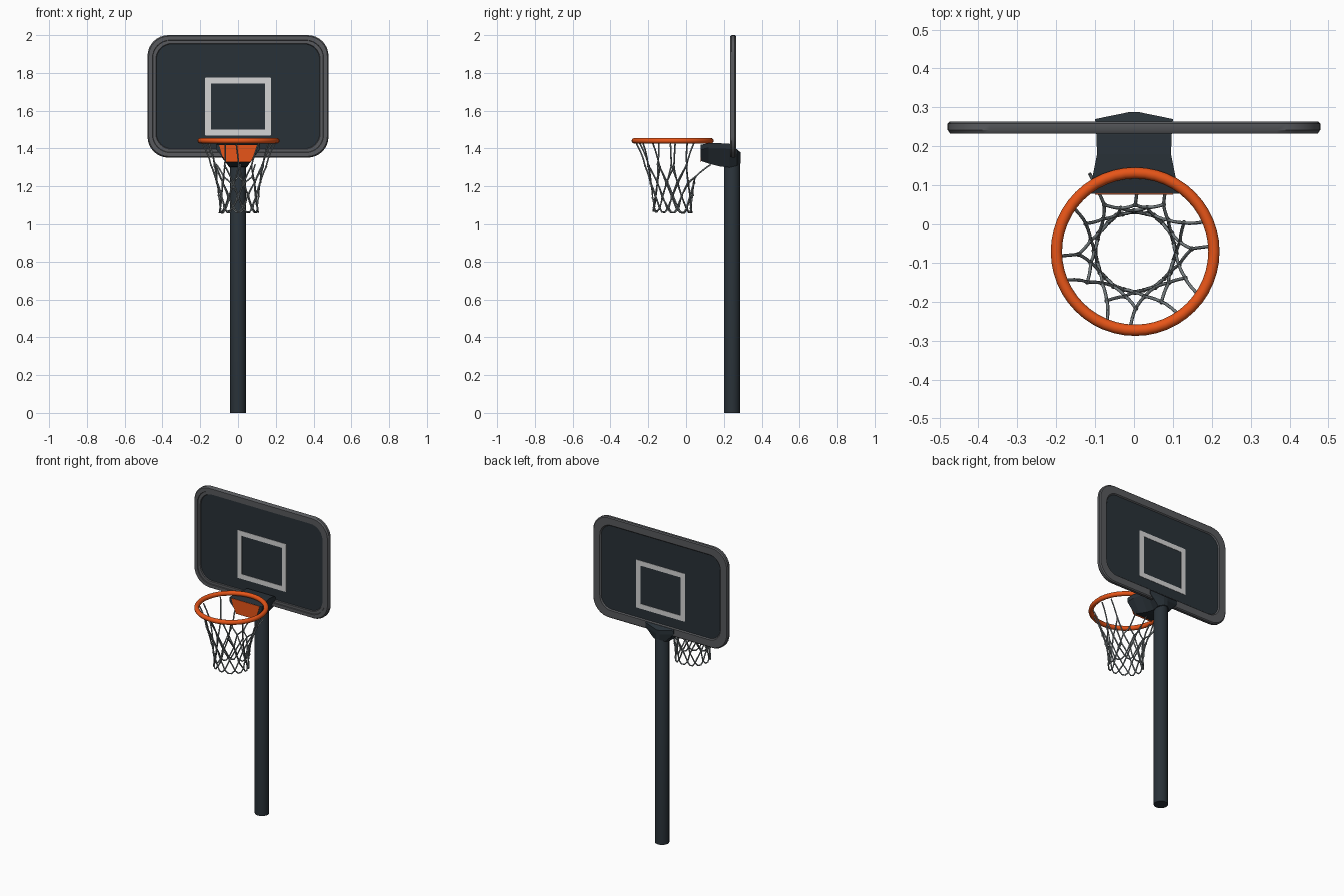
import bpy, bmesh, random
from math import sin, cos, pi
from mathutils import Vector

cube = bpy.data.objects.get("Cube")
if cube:
    bpy.data.objects.remove(cube, do_unlink=True)
random.seed(4)


def material(name, rgb):
    m = bpy.data.materials.new(name)
    m.use_nodes = True
    m.diffuse_color = (*rgb, 1)
    m.node_tree.nodes["Principled BSDF"].inputs["Base Color"].default_value = (*rgb, 1)
    return m


DARK = material("dark slate", (0.022, 0.031, 0.039))
FRAME = material("frame grey", (0.098, 0.102, 0.11))
WHITE = material("line white", (0.66, 0.66, 0.66))
ORANGE = material("rim orange", (0.8, 0.09, 0.009))
CORD = material("net grey", (0.21, 0.24, 0.25))


def loft(name, loops, mat, closed=False, smooth=False):
    """Skin a list of equal-length point loops; cap the ends unless closed."""
    bm = bmesh.new()
    rows = [[bm.verts.new(p) for p in loop] for loop in loops]
    pairs = list(zip(rows, rows[1:]))
    if closed:
        pairs.append((rows[-1], rows[0]))
    else:
        bm.faces.new(rows[0])
        bm.faces.new(rows[-1])
    for a, b in pairs:
        for i in range(len(a)):
            j = (i + 1) % len(a)
            bm.faces.new((a[i], a[j], b[j], b[i]))
    bmesh.ops.recalc_face_normals(bm, faces=bm.faces)
    me = bpy.data.meshes.new(name)
    bm.to_mesh(me)
    bm.free()
    ob = bpy.data.objects.new(name, me)
    bpy.context.collection.objects.link(ob)
    me.materials.append(mat)
    if smooth:
        shade(ob)


def shade(ob):
    bpy.ops.object.select_all(action='DESELECT')
    ob.select_set(True)
    bpy.context.view_layer.objects.active = ob
    bpy.ops.object.shade_smooth_by_angle(angle=0.6)


def rounded(hw, hh, r, y, cz, steps=8):
    """Rounded rectangle in the XZ plane."""
    pts = []
    for q, (sx, sz) in enumerate(((1, 1), (-1, 1), (-1, -1), (1, -1))):
        for k in range(steps + 1):
            a = (q + k / steps) * pi / 2
            pts.append((sx * (hw - r) + r * cos(a), y, cz + sz * (hh - r) + r * sin(a)))
    return pts


# Backboard: stepped frame around a thinner panel
CZ, HW, HH, R = 1.676, 0.479, 0.324, 0.11
section = [(0, 0.242), (0.006, 0.233), (0.026, 0.233), (0.028, 0.237), (0.044, 0.237),
           (0.047, 0.243), (0.056, 0.257), (0.05, 0.264), (0.006, 0.264), (0, 0.258)]
loft("backboard_frame",
     [rounded(HW - d, HH - d, R - d * 0.6, y, CZ) for d, y in section],
     FRAME, closed=True, smooth=True)
loft("backboard_panel",
     [rounded(HW - 0.04, HH - 0.04, 0.08, y, CZ) for y in (0.243, 0.257)], DARK)

# Target rectangle painted on both sides
for name, y0, y1 in (("target_front", 0.241, 0.244), ("target_back", 0.256, 0.259)):
    loops = [rounded(0.174 - d, 0.154 - d, 0.004, y, 1.622, 2)
             for d, y in ((0, y0), (0.031, y0), (0.031, y1), (0, y1))]
    loft(name, loops, WHITE, closed=True)

# Pole with a chamfered top
loft("pole",
     [[(r * cos(2 * pi * i / 20), 0.243 + r * sin(2 * pi * i / 20), z) for i in range(20)]
      for r, z in ((0.042, 0), (0.042, 1.37), (0.03, 1.39))], DARK, smooth=True)

# Bracket: faceted body flaring towards the rim, pointed at the back
stations = [(0.078, 0.116, 0.064, 1.42, 1.335), (0.12, 0.107, 0.06, 1.428, 1.32),
            (0.18, 0.095, 0.05, 1.428, 1.305), (0.23, 0.097, 0.045, 1.425, 1.3),
            (0.27, 0.1, 0.042, 1.395, 1.31), (0.288, 0.012, 0.012, 1.38, 1.32)]
loft("bracket",
     [[(-t, y, zt), (t, y, zt), (t, y, zt - 0.025), (b, y, zb), (-b, y, zb), (-t, y, zt - 0.025)]
      for y, t, b, zt, zb in stations], DARK)

# Orange mounting plate lying almost flush on the bracket front
loft("rim_plate",
     [[(-0.1, y, 1.419), (0.1, y, 1.419), (0.086, y, 1.37), (0.068, y, 1.328),
       (-0.068, y, 1.328), (-0.086, y, 1.37)] for y in (0.0755, 0.079)], ORANGE)

# Rim
RX, RY, RZ = 0.003, -0.071, 1.441
bpy.ops.mesh.primitive_torus_add(major_radius=0.2025, minor_radius=0.0145, major_segments=48,
                                 minor_segments=12, location=(RX, RY, RZ))
rim = bpy.context.object
rim.name = "rim"
rim.data.materials.append(ORANGE)
shade(rim)

# Net: rings of knots narrowing downwards, joined by diagonal cords
N = 12
levels = [(0.192, 1.43), (0.146, 1.31), (0.118, 1.22), (0.106, 1.145), (0.102, 1.085)]
offsets = [0, 0, 0.5, 0, 0.5]
knots = []
for (r, z), off in zip(levels, offsets):
    ring = []
    for i in range(N):
        a = 2 * pi * (i + off) / N + random.uniform(-0.06, 0.06)
        if z > 1.4:
            a += 0.1 * (-1) ** i
        p = Vector((RX + r * cos(a), RY + r * sin(a), z + random.uniform(-0.008, 0.008)))
        if z > 1.4 and p.y > 0.08:      # back cords tie in under the bracket
            p.y, p.z = 0.13, 1.315
        elif p.y > 0.045:
            p.y, p.z = 0.05, 1.25
        ring.append(p)
    knots.append(ring)

curve = bpy.data.curves.new("net_cords", 'CURVE')
curve.dimensions = '3D'
curve.bevel_depth = 0.0042
curve.bevel_resolution = 1
curve.materials.append(CORD)


def cord(a, b, sag, drop=0):
    """Three-segment cord bowed towards the net axis and optionally downwards."""
    pts = [a]
    for t in (0.33, 0.67):
        p = a.lerp(b, t)
        pts.append(p + (Vector((RX, RY, p.z)) - p).normalized() * sag - Vector((0, 0, drop)))
    pts.append(b)
    sp = curve.splines.new('POLY')
    sp.points.add(len(pts) - 1)
    for pt, co in zip(sp.points, pts):
        pt.co = (*co, 1)


for i in range(N):
    cord(knots[0][i], knots[1][i], 0.005)
for k in range(1, len(knots) - 1):
    step = 1 if offsets[k] else -1
    for i in range(N):
        cord(knots[k][i], knots[k + 1][i], 0.002)
        cord(knots[k][i], knots[k + 1][(i + step) % N], 0.002)
# Hanging loops along the bottom edge
for i in range(N):
    cord(knots[-1][i], knots[-1][(i + 1) % N], -0.004, 0.019)
bpy.context.collection.objects.link(bpy.data.objects.new("net_cords", curve))

# Knots where cords meet
bm = bmesh.new()
for ring in knots[1:]:
    for p in ring:
        ball = bmesh.ops.create_icosphere(bm, subdivisions=1, radius=0.0072)
        bmesh.ops.translate(bm, verts=ball["verts"], vec=p)
me = bpy.data.meshes.new("net_knots")
bm.to_mesh(me)
bm.free()
me.materials.append(CORD)
bpy.context.collection.objects.link(bpy.data.objects.new("net_knots", me))
